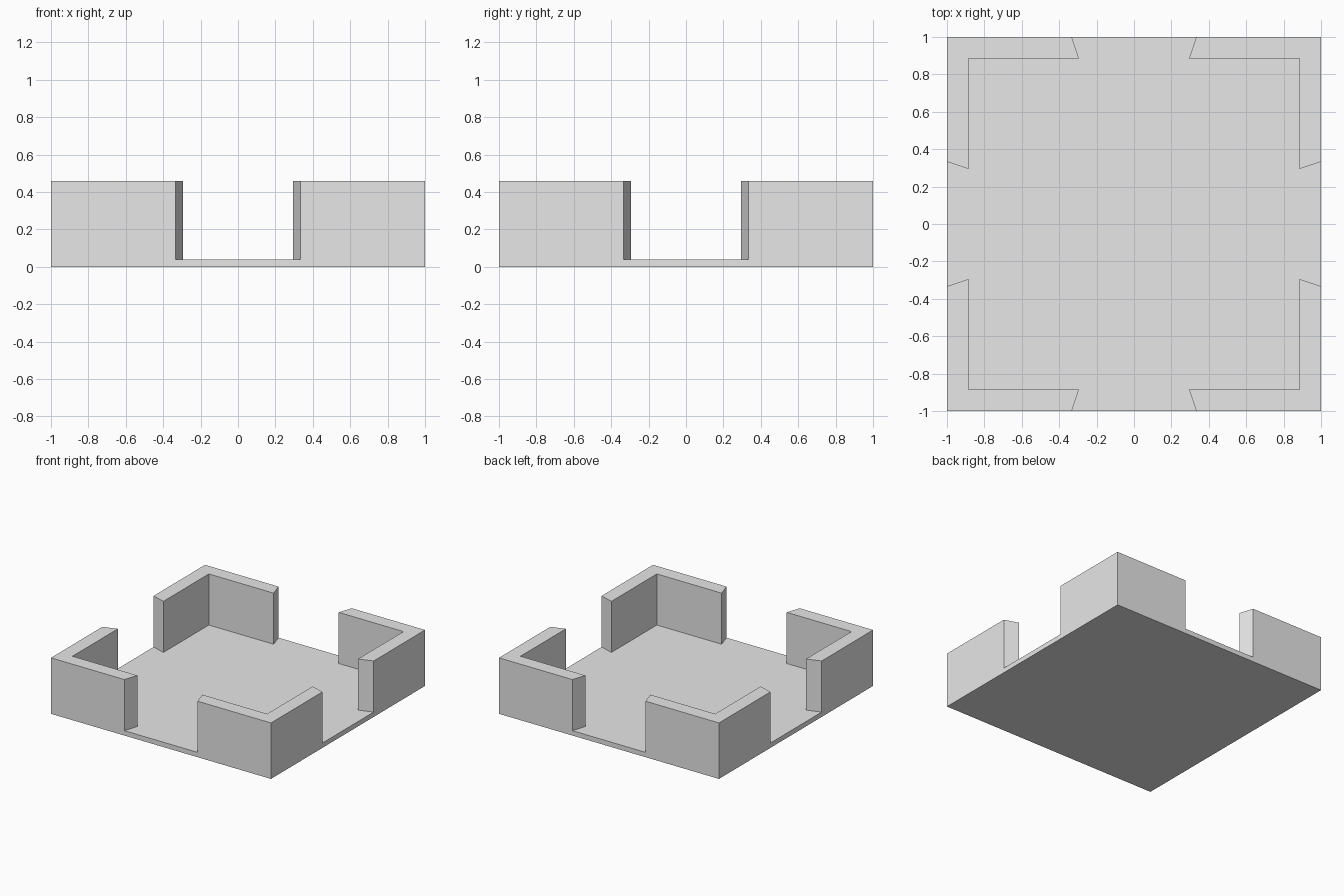
import bpy
import bmesh
import math
from mathutils import Matrix

if "Cube" in bpy.data.objects:
    bpy.data.objects.remove(bpy.data.objects["Cube"])

FLOOR = 0.04      # floor plate thickness
TOP = 0.46        # top of the walls
INNER = 0.885     # inner wall face
END_OUT = 0.333   # wall end on the outer face
END_IN = 0.295    # wall end on the inner face

grey = bpy.data.materials.new("light grey")
grey.diffuse_color = (0.8, 0.8, 0.8, 1.0)
grey.use_nodes = True
grey.node_tree.nodes["Principled BSDF"].inputs["Base Color"].default_value = grey.diffuse_color


def prism(name, outline, z0, z1, turn=0.0):
    """Extrude a flat outline from z0 to z1, turned about the z axis."""
    bm = bmesh.new()
    face = bm.faces.new([bm.verts.new((x, y, z0)) for x, y in outline])
    result = bmesh.ops.extrude_face_region(bm, geom=[face], use_keep_orig=True)
    top = [g for g in result["geom"] if isinstance(g, bmesh.types.BMVert)]
    bmesh.ops.translate(bm, verts=top, vec=(0, 0, z1 - z0))
    bmesh.ops.rotate(bm, verts=bm.verts, cent=(0, 0, 0),
                     matrix=Matrix.Rotation(turn, 3, 'Z'))
    bmesh.ops.recalc_face_normals(bm, faces=bm.faces)
    mesh = bpy.data.meshes.new(name)
    bm.to_mesh(mesh)
    bm.free()
    mesh.materials.append(grey)
    obj = bpy.data.objects.new(name, mesh)
    bpy.context.collection.objects.link(obj)
    return obj


# Square floor plate
prism("floor_plate", [(-1, -1), (1, -1), (1, 1), (-1, 1)], 0, FLOOR)

# L-shaped corner walls with slanted ends
corner = [(1, END_OUT), (1, 1), (END_OUT, 1),
          (END_IN, INNER), (INNER, INNER), (INNER, END_IN)]
names = ["back_right", "back_left", "front_left", "front_right"]
for i, side in enumerate(names):
    prism(side + "_corner_wall", corner, FLOOR, TOP, i * math.pi / 2)
